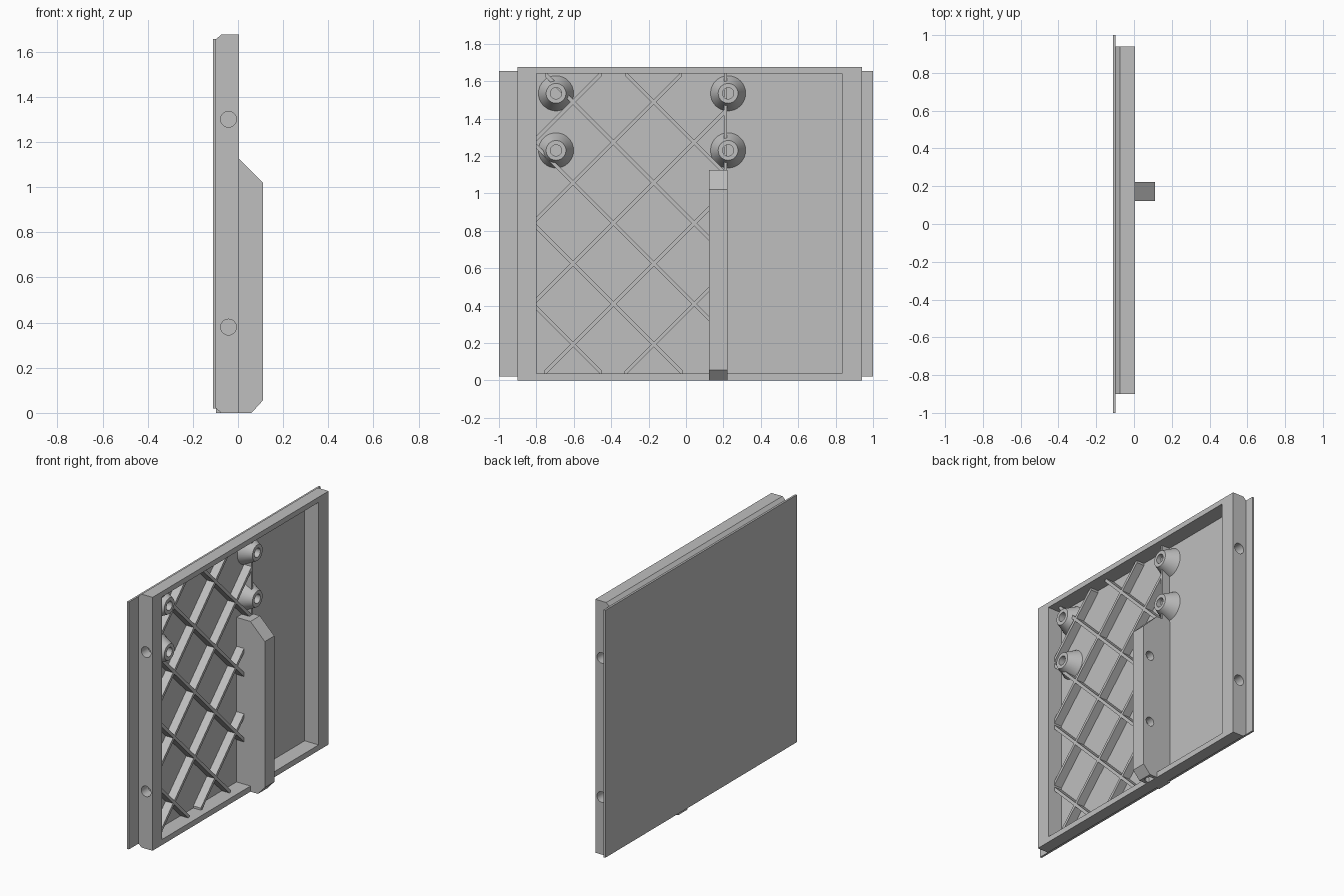
import bpy, bmesh, math
from mathutils import Matrix, Vector

cube = bpy.data.objects.get("Cube")
if cube:
    bpy.data.objects.remove(cube, do_unlink=True)

grey = bpy.data.materials.new("light grey plastic")
grey.use_nodes = True
GREY = (0.52, 0.52, 0.52, 1)
grey.diffuse_color = GREY
grey.node_tree.nodes["Principled BSDF"].inputs["Base Color"].default_value = GREY

FLOOR, RIM = -0.097, 0.005        # cavity floor and front rim of the frame


def make(name, bm):
    bmesh.ops.recalc_face_normals(bm, faces=bm.faces)
    mesh = bpy.data.meshes.new(name)
    bm.to_mesh(mesh)
    bm.free()
    mesh.materials.append(grey)
    ob = bpy.data.objects.new(name, mesh)
    bpy.context.collection.objects.link(ob)
    return ob


def prism(name, points, offset):
    """Extrude a closed 3D outline along an offset."""
    bm = bmesh.new()
    face = bm.faces.new([bm.verts.new(p) for p in points])
    geom = bmesh.ops.extrude_face_region(bm, geom=[face])["geom"]
    verts = [g for g in geom if isinstance(g, bmesh.types.BMVert)]
    bmesh.ops.translate(bm, verts=verts, vec=offset)
    return make(name, bm)


def side_prism(name, profile, y0, y1):
    return prism(name, [(x, y0, z) for x, z in profile], (0, y1 - y0, 0))


def box(name, x0, x1, y0, y1, z0, z1):
    return side_prism(name, [(x0, z0), (x1, z0), (x1, z1), (x0, z1)], y0, y1)


def cylinder(name, centre, axis, r0, r1, depth):
    bm = bmesh.new()
    turn = Vector((0, 0, 1)).rotation_difference(Vector(axis)).to_matrix().to_4x4()
    bmesh.ops.create_cone(bm, cap_ends=True, segments=32, radius1=r0, radius2=r1,
                          depth=depth, matrix=Matrix.Translation(centre) @ turn)
    return make(name, bm)


def cut(target, cutters):
    """Subtract each cutter and discard it."""
    for c in cutters:
        mod = target.modifiers.new("cut", "BOOLEAN")
        mod.operation, mod.solver, mod.object = "DIFFERENCE", "EXACT", c
        c.hide_render = True
    graph = bpy.context.evaluated_depsgraph_get()
    mesh = bpy.data.meshes.new_from_object(target.evaluated_get(graph))
    target.modifiers.clear()
    target.data = mesh
    for c in cutters:
        bpy.data.objects.remove(c, do_unlink=True)


def smooth(ob):
    bpy.ops.object.select_all(action="DESELECT")
    ob.select_set(True)
    bpy.context.view_layer.objects.active = ob
    bpy.ops.object.shade_smooth_by_angle(angle=math.radians(30))


# Outer skin panel
box("skin_panel", -0.11, FLOOR, -1, 1, 0.02, 1.655)

# Frame with chamfered back edges, open cavity and side screw holes
frame = side_prism("frame", [(FLOOR, 0.02), (-0.075, 0), (RIM, 0), (RIM, 1.675),
                             (-0.075, 1.675), (FLOOR, 1.655)], -0.90, 0.94)
holes = [cylinder("hole", (-0.042, y, z), (0, 1, 0), 0.035, 0.035, 0.14)
         for y in (-0.90, 0.94) for z in (0.38, 1.30)]
cut(frame, [box("cavity", -0.2, 0.1, -0.80, 0.835, 0.037, 1.64)] + holes)
smooth(frame)

# Upright handle bar with blind holes
bar = side_prism("handle_bar", [(FLOOR, 0), (0.06, 0), (0.11, 0.055), (0.11, 1.02),
                                (RIM, 1.125), (FLOOR, 1.125)], 0.123, 0.222)
cut(bar, [cylinder("hole", (0.06, 0.222, z), (0, 1, 0), 0.03, 0.03, 0.1)
          for z in (0.37, 0.83)]
    + [cylinder("hole", (0.02, 0.172, 0), (0, 0, 1), 0.03, 0.03, 0.1)])
smooth(bar)

# Diagonal rib lattice: z = s * y + c, trimmed to the ribbed area
RIB_TOP, STEP = -0.042, 0.432
Y0, Z0, Z1 = -0.80, 0.037, 1.64


def rib(name, s, c):
    y_end = 0.21 if s * 0.21 + c > 1.1 else 0.125
    ya, yb = sorted(((Z0 - c) / s, (Z1 - c) / s))
    ya, yb = max(Y0, ya), min(y_end, yb)
    w = 0.014                        # half width measured along z
    prism(name, [(FLOOR, ya, s * ya + c - w), (FLOOR, ya, s * ya + c + w),
                 (FLOOR, yb, s * yb + c + w), (FLOOR, yb, s * yb + c - w)],
          (RIB_TOP - FLOOR, 0, 0))


for k in range(5):
    rib(f"rising_rib_{k + 1}", 1, 0.365 + k * STEP)
    rib(f"falling_rib_{k + 1}", -1, -0.411 + k * STEP)
box("upright_rib", FLOOR, RIB_TOP, 0.202, 0.218, 1.12, Z1)

# Conical screw bosses with blind holes
TIP = -0.015
for side, y in (("front", -0.695), ("rear", 0.225)):
    for level, z in (("upper", 1.535), ("lower", 1.23)):
        boss = cylinder(f"{side}_{level}_boss", ((FLOOR + TIP) / 2, y, z), (1, 0, 0),
                        0.094, 0.053, TIP - FLOOR)
        cut(boss, [cylinder("hole", (TIP, y, z), (1, 0, 0), 0.03, 0.03, 0.12)])
        smooth(boss)
